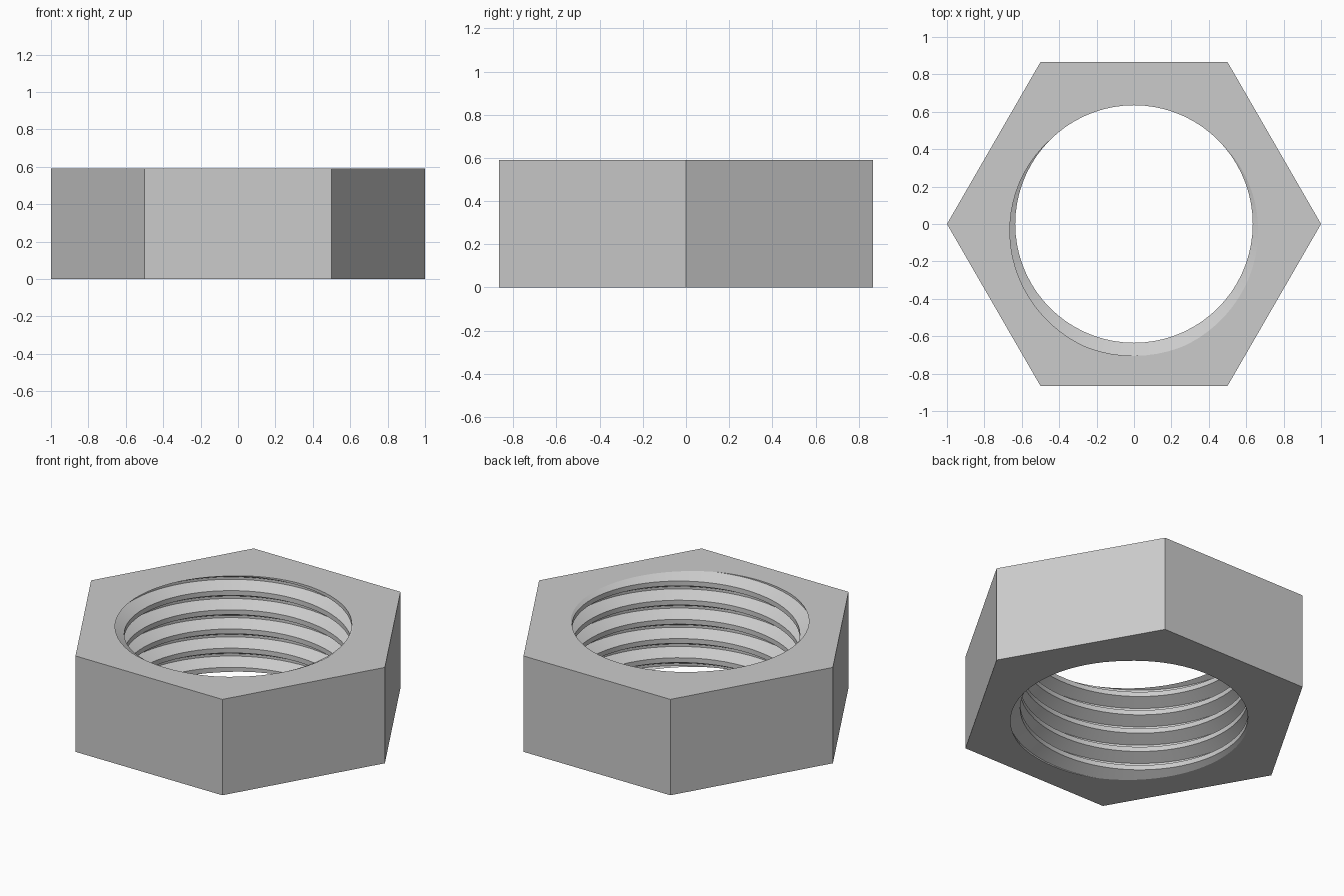
import bpy, bmesh, math

if "Cube" in bpy.data.objects:
    bpy.data.objects.remove(bpy.data.objects["Cube"], do_unlink=True)

HEIGHT = 0.59
TURNS = 5
PITCH = HEIGHT / TURNS
R_CREST, R_ROOT = 0.635, 0.705
SEGMENTS = 72

steel = bpy.data.materials.new("plain grey")
steel.use_nodes = True
GREY = (0.6, 0.6, 0.6, 1)
steel.diffuse_color = GREY
steel.node_tree.nodes["Principled BSDF"].inputs["Base Color"].default_value = GREY


def finish(name, bm):
    bmesh.ops.recalc_face_normals(bm, faces=bm.faces)
    mesh = bpy.data.meshes.new(name)
    bm.to_mesh(mesh)
    bm.free()
    mesh.materials.append(steel)
    obj = bpy.data.objects.new(name, mesh)
    bpy.context.collection.objects.link(obj)
    return obj


# Hexagonal body with corners on the x axis
bm = bmesh.new()
corners = [bm.verts.new((math.cos(i * math.pi / 3), math.sin(i * math.pi / 3), 0))
           for i in range(6)]
base = bm.faces.new(corners)
top = bmesh.ops.extrude_face_region(bm, geom=[base])["geom"]
bmesh.ops.translate(bm, vec=(0, 0, HEIGHT),
                    verts=[v for v in top if isinstance(v, bmesh.types.BMVert)])
nut = finish("hex_nut", bm)

# Helical thread cutter: (height in pitches from root middle, radius)
profile = [(-3 / 8, R_CREST), (-1 / 16, R_ROOT), (1 / 16, R_ROOT), (3 / 8, R_CREST)]
rows = [(k + h, r) for k in range(-3, TURNS + 3) for h, r in profile]
step = len(profile)
bm = bmesh.new()
columns = []
for s in range(SEGMENTS):
    turn = s / SEGMENTS
    a = turn * 2 * math.pi - math.pi / 2
    columns.append([bm.verts.new((r * math.cos(a), r * math.sin(a), (p + turn) * PITCH))
                    for p, r in rows])
last = len(rows) - 1
for s in range(SEGMENTS - 1):
    for a, b in zip(range(last), range(1, last + 1)):
        c, d = columns[s], columns[s + 1]
        bm.faces.new((c[a], d[a], d[b], c[b]))
# Seam: the final column meets the first one, one pitch higher
c, d = columns[-1], columns[0]
for a in range(last + 1 - step):
    if a + 1 + step <= last:
        bm.faces.new((c[a], d[a + step], d[a + step + 1], c[a + 1]))
# End caps, well outside the body
bottom = [col[0] for col in columns] + [d[i] for i in range(step, 0, -1)]
upper = [col[last] for col in columns] + [c[i] for i in range(last - 1, last - step - 1, -1)]
for loop, z in ((bottom, -4 * PITCH), (upper, HEIGHT + 5 * PITCH)):
    hub = bm.verts.new((0, 0, z))
    for p, q in zip(loop, loop[1:] + loop[:1]):
        bm.faces.new((p, q, hub))
cutter = finish("thread_cutter", bm)
cutter.hide_render = True

# Cut the threaded bore and keep the result
cut = nut.modifiers.new("threaded bore", "BOOLEAN")
cut.operation = "DIFFERENCE"
cut.solver = "EXACT"
cut.object = cutter
bpy.ops.object.select_all(action="DESELECT")
bpy.context.view_layer.objects.active = nut
nut.select_set(True)
bpy.ops.object.modifier_apply(modifier=cut.name)
bpy.data.objects.remove(cutter, do_unlink=True)
bpy.ops.object.shade_smooth_by_angle(angle=math.radians(20))
